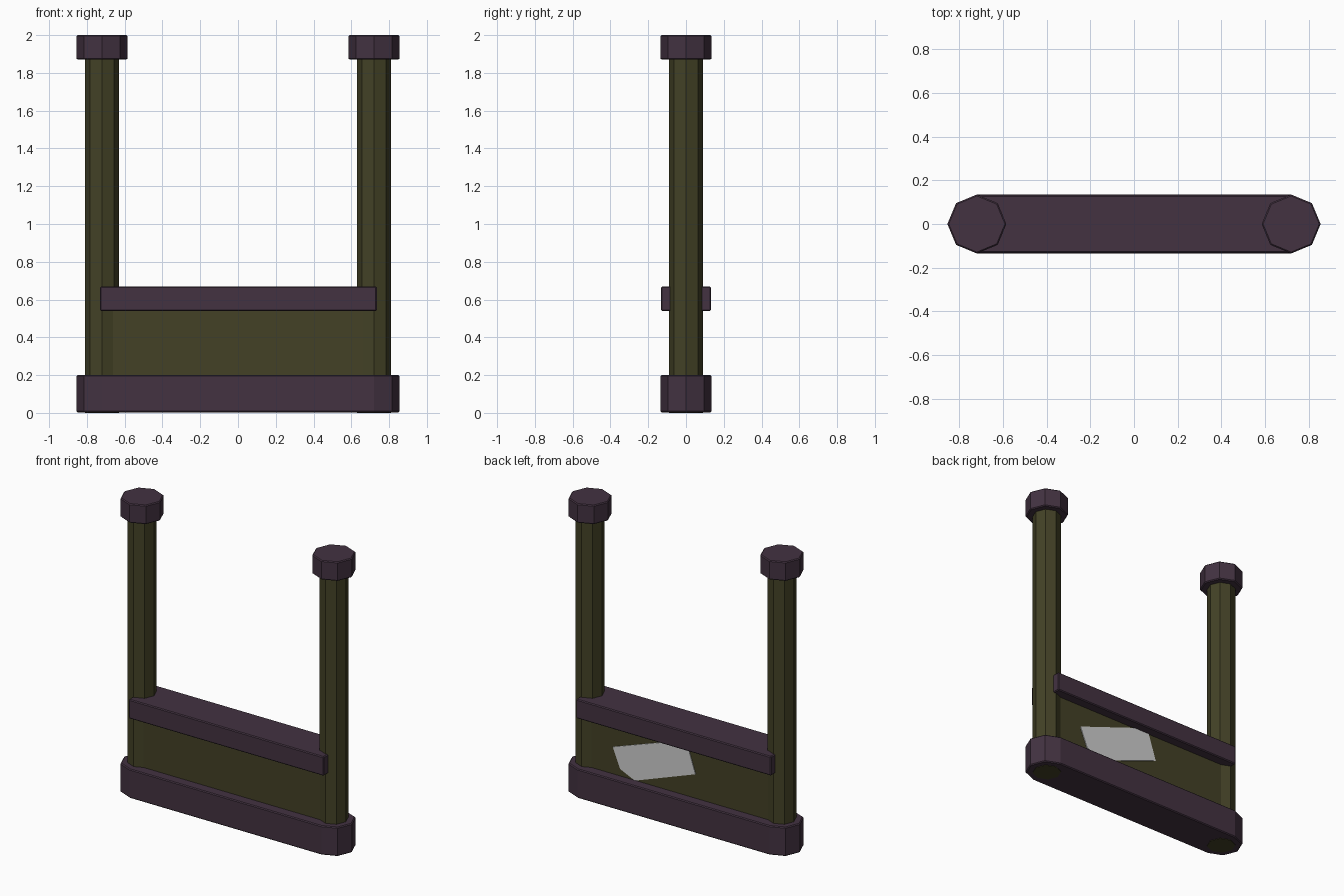
import bpy, bmesh, math

if "Cube" in bpy.data.objects:
    bpy.data.objects.remove(bpy.data.objects["Cube"])


def material(name, rgb):
    m = bpy.data.materials.new(name)
    m.diffuse_color = (*rgb, 1.0)
    m.use_nodes = True
    m.node_tree.nodes["Principled BSDF"].inputs["Base Color"].default_value = m.diffuse_color
    return m


PURPLE = material("dark plum trim", (0.056, 0.032, 0.053))
OLIVE = material("dark olive wood", (0.056, 0.053, 0.019))
GREY = material("pale grey paper", (0.62, 0.62, 0.62))


def finish(bm, name, mat, bevel=0.0):
    bmesh.ops.recalc_face_normals(bm, faces=bm.faces)
    if bevel:
        sharp = [e for e in bm.edges if e.calc_face_angle(0) > math.radians(60)]
        bmesh.ops.bevel(bm, geom=sharp, offset=bevel, segments=1, affect='EDGES')
    me = bpy.data.meshes.new(name)
    bm.to_mesh(me)
    bm.free()
    me.materials.append(mat)
    ob = bpy.data.objects.new(name, me)
    bpy.context.collection.objects.link(ob)
    return ob


def prism(name, outline, lo, hi, mat, axis='z', bevel=0.0):
    """Extrude a flat outline along z, or along y for an (x, z) outline."""
    bm = bmesh.new()
    place = (lambda a, b, t: (a, b, t)) if axis == 'z' else (lambda a, b, t: (a, t, b))
    bottom = [bm.verts.new(place(a, b, lo)) for a, b in outline]
    top = [bm.verts.new(place(a, b, hi)) for a, b in outline]
    bm.faces.new(bottom)
    bm.faces.new(top)
    n = len(outline)
    for i in range(n):
        j = (i + 1) % n
        bm.faces.new((bottom[i], bottom[j], top[j], top[i]))
    return finish(bm, name, mat, bevel)


def octagon(cx, r):
    return [(cx + r * math.cos(k * math.pi / 4), r * math.sin(k * math.pi / 4))
            for k in range(8)]


def rect(x0, x1, y):
    return [(x0, -y), (x1, -y), (x1, y), (x0, y)]


# Posts with their caps
for side, x in (("left", -0.72), ("right", 0.72)):
    prism(side + "_post", octagon(x, 0.09), 0.0, 1.95, OLIVE)
    prism(side + "_cap", octagon(x, 0.135), 1.87, 2.0, PURPLE, bevel=0.006)

# Base bar with octagonal ends, one continuous outline
R = 0.135
half = [(0.72 + R * math.cos(a * math.pi / 4), R * math.sin(a * math.pi / 4))
        for a in range(-2, 3)]
prism("base", half + [(-x, -y) for x, y in half], 0.003, 0.2, PURPLE, bevel=0.006)

# Panel and rail between the posts
prism("panel", rect(-0.72, 0.72, 0.066), 0.15, 0.6, OLIVE)
prism("rail", rect(-0.73, 0.735, 0.132), 0.54, 0.67, PURPLE, bevel=0.006)

# Tilted paper sheet with a torn corner on the back of the panel
prism("paper_sheet", [(0.50, 0.385), (0.445, 0.25), (0.335, 0.20),
                      (-0.12, 0.365), (-0.05, 0.577)], 0.064, 0.071, GREY, axis='y')
